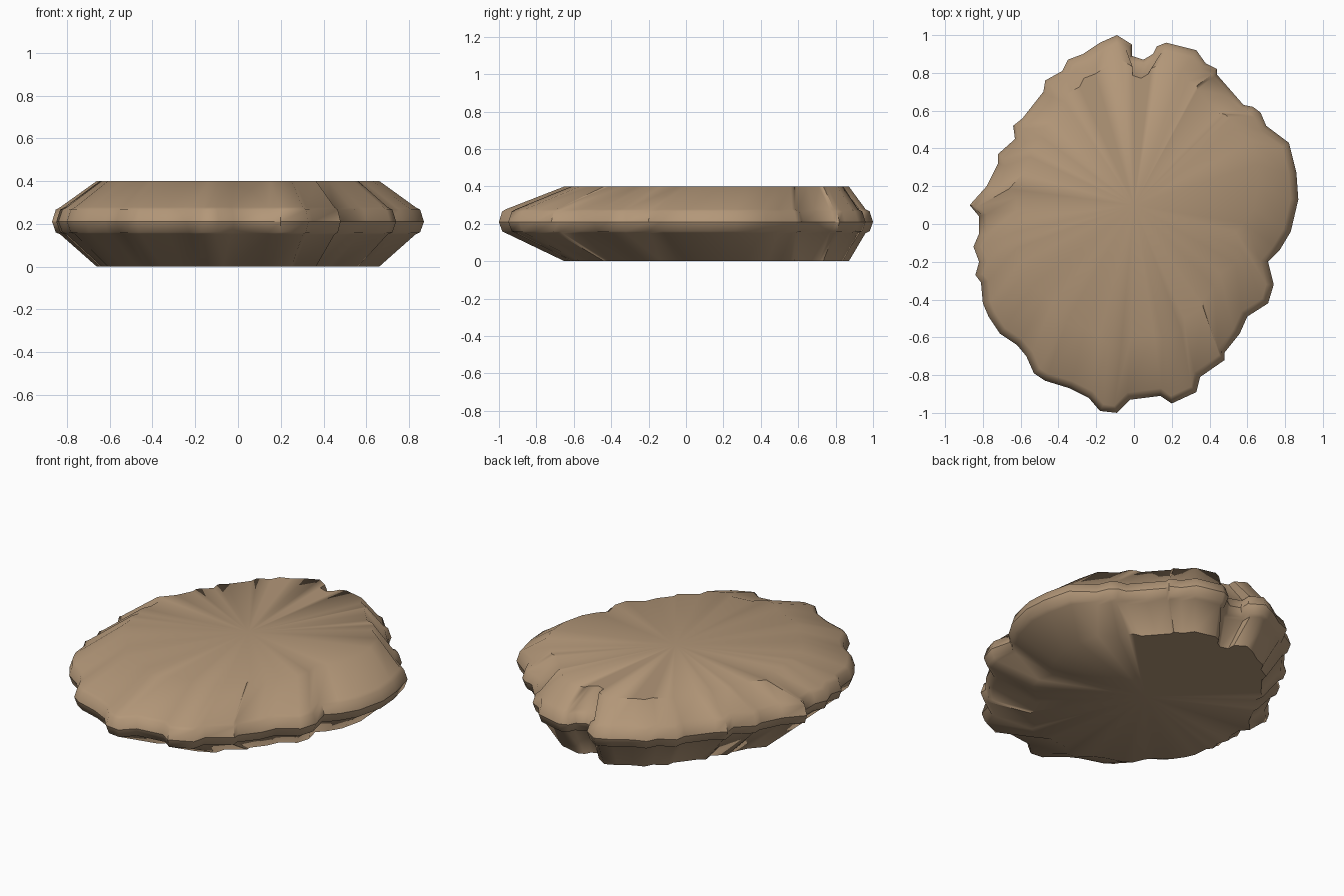
import bpy
import bmesh
import math
from mathutils import Vector

if "Cube" in bpy.data.objects:
    bpy.data.objects.remove(bpy.data.objects["Cube"], do_unlink=True)

# Ragged shell rim, seen from above, counter-clockwise from the back
OUTLINE = [
    (-.09, 1), (-.18, .96), (-.27, .9), (-.35, .87), (-.38, .81), (-.47, .76),
    (-.48, .7), (-.59, .56), (-.64, .52), (-.63, .45), (-.72, .37), (-.72, .32),
    (-.78, .2), (-.87, .1), (-.82, .04), (-.82, -.05), (-.85, -.12), (-.82, -.2),
    (-.84, -.27), (-.81, -.31), (-.8, -.42), (-.77, -.49), (-.71, -.58),
    (-.62, -.64), (-.57, -.7), (-.53, -.79), (-.47, -.83), (-.34, -.87),
    (-.24, -.92), (-.18, -.99), (-.09, -1), (-.02, -.93), (.14, -.91),
    (.2, -.95), (.33, -.89), (.35, -.81), (.48, -.72), (.48, -.68), (.56, -.58),
    (.6, -.49), (.71, -.42), (.74, -.32), (.71, -.2), (.77, -.14), (.83, -.04),
    (.87, .13), (.86, .27), (.82, .43), (.7, .52), (.67, .59), (.63, .62),
    (.58, .63), (.51, .71), (.44, .79), (.44, .82), (.38, .85), (.33, .92),
    (.17, .96), (.12, .94), (.1, .9), (.05, .87), (-.01, .89), (-.01, .95),
]
RIM = [Vector(point) for point in OUTLINE]
HINGE = Vector((0, .46))      # the flat faces shrink towards this point
SHRINK = .76
SEAM_HEIGHT = .21


def inset(distance):
    """Rim outline moved inwards along its averaged edge normals."""
    moved = []
    for i, point in enumerate(RIM):
        along = RIM[(i + 1) % len(RIM)] - RIM[i - 1]
        outward = Vector((along.y, -along.x)).normalized()
        moved.append(point - outward * distance)
    return moved


def make_material(name, colour):
    material = bpy.data.materials.new(name)
    material.use_nodes = True
    material.diffuse_color = colour
    shader = material.node_tree.nodes["Principled BSDF"]
    shader.inputs["Base Color"].default_value = colour
    shader.inputs["Roughness"].default_value = .8
    return material


def build_shell(name, material):
    bm = bmesh.new()

    def ring(points, height):
        return [bm.verts.new((p.x, p.y, height)) for p in points]

    flat = [HINGE + (p - HINGE) * SHRINK for p in RIM]

    # Flat base, sloping wall, rounded lip, seam, then the same going up
    rings = [
        ring(flat, 0),
        ring(inset(.04), .15),
        ring(inset(.018), .16),
        ring(RIM, SEAM_HEIGHT),
        ring(inset(.018), .266),
        ring(inset(.04), .278),
        ring(flat, .4),
    ]
    count = len(RIM)
    for lower, upper in zip(rings, rings[1:]):
        for i in range(count):
            j = (i + 1) % count
            bm.faces.new((lower[i], lower[j], upper[j], upper[i]))

    # Flat faces as fans, so the shading rolls gently towards the middle
    for edge_ring, height in ((rings[0], 0), (rings[-1], .4)):
        middle = bm.verts.new((0, .1, height))
        for i in range(count):
            bm.faces.new((edge_ring[i], edge_ring[(i + 1) % count], middle))

    bmesh.ops.recalc_face_normals(bm, faces=bm.faces)
    mesh = bpy.data.meshes.new(name)
    bm.to_mesh(mesh)
    bm.free()
    mesh.materials.append(material)
    shell = bpy.data.objects.new(name, mesh)
    bpy.context.collection.objects.link(shell)

    # Smooth shading, with a crisp line where the two halves meet
    bpy.ops.object.select_all(action="DESELECT")
    shell.select_set(True)
    bpy.context.view_layer.objects.active = shell
    bpy.ops.object.shade_smooth_by_angle(angle=math.radians(55))
    for edge in mesh.edges:
        heights = [mesh.vertices[v].co.z for v in edge.vertices]
        if all(abs(h - SEAM_HEIGHT) < .001 for h in heights):
            edge.use_edge_sharp = True
    return shell


build_shell("closed_shell", make_material("shell_tan", (.45, .31, .19, 1)))
